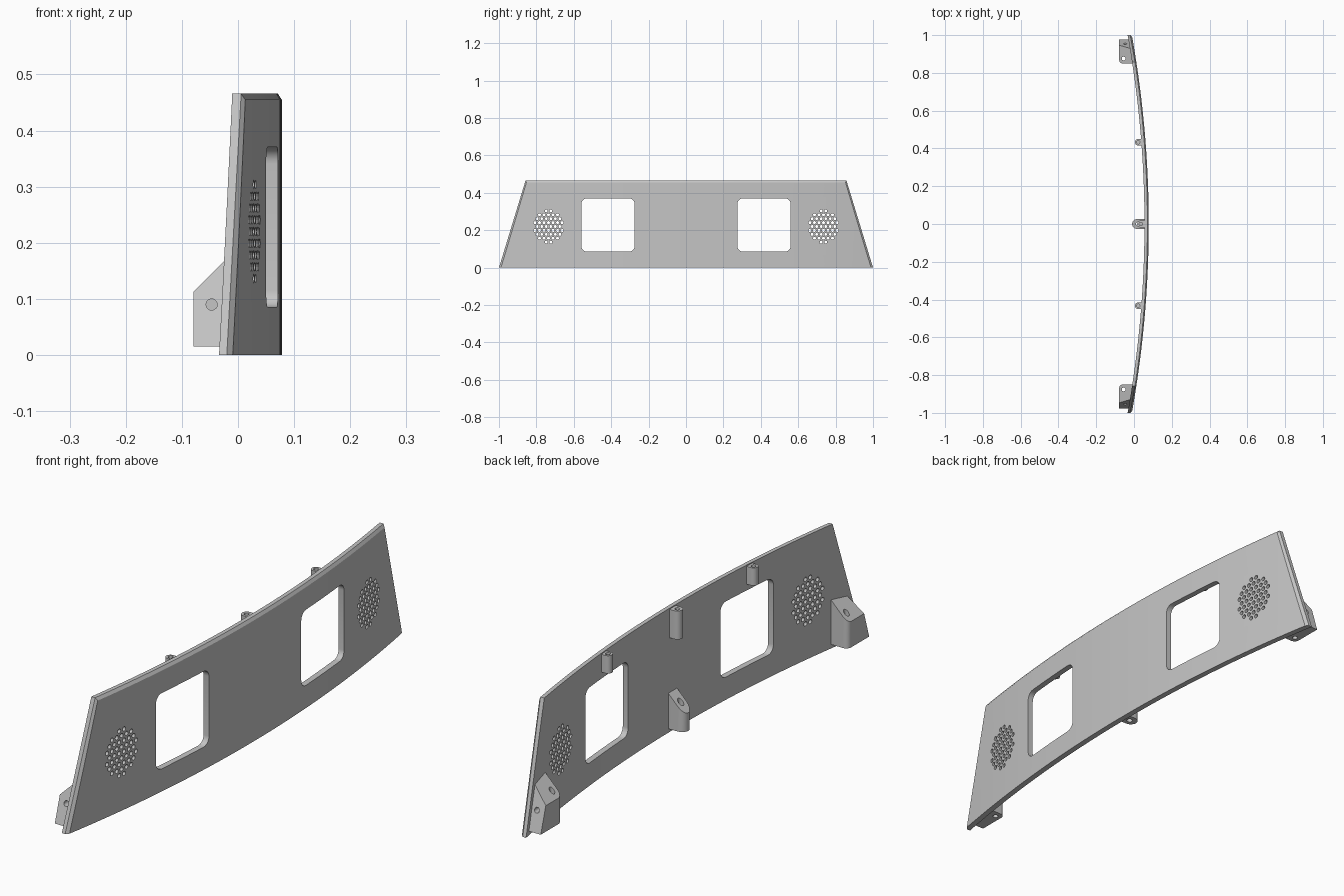
import bpy, bmesh, math
from mathutils import Vector

cube = bpy.data.objects.get("Cube")
if cube:
    bpy.data.objects.remove(cube, do_unlink=True)

# One plain grey plastic
grey = bpy.data.materials.new("grey_plastic")
grey.use_nodes = True
GREY = (0.56, 0.56, 0.56, 1)
grey.diffuse_color = GREY
grey.node_tree.nodes["Principled BSDF"].inputs["Base Color"].default_value = GREY

HEIGHT, THICK, SLOPE = 0.466, 0.0225, 0.305


def outer_x(y):
    return 0.078 - y * y / 11.2


def inner_x(y):
    return outer_x(y) - THICK


def loft(bm, rings):
    """Closed solid through a row of matching rings."""
    rows = [[bm.verts.new(p) for p in ring] for ring in rings]
    n = len(rows[0])
    for a, b in zip(rows, rows[1:]):
        for i in range(n):
            j = (i + 1) % n
            bm.faces.new((a[i], a[j], b[j], b[i]))
    bm.faces.new(rows[0])
    bm.faces.new(rows[-1])


def prism(bm, points, axis, lo, hi):
    """Extrude a 2D outline along an axis."""
    place = {"x": lambda p, d: (d, p[0], p[1]),
             "y": lambda p, d: (p[0], d, p[1]),
             "z": lambda p, d: (p[0], p[1], d)}[axis]
    loft(bm, [[place(p, d) for p in points] for d in (lo, hi)])


def arc(cx, cy, r, start, end, steps):
    angles = [math.radians(start + (end - start) * i / steps) for i in range(steps + 1)]
    return [(cx + r * math.cos(a), cy + r * math.sin(a)) for a in angles]


def circle(cx, cy, r, n=16):
    return arc(cx, cy, r, 0, 360, n)[:-1]


def rounded_rect(cx, cy, w, h, r):
    pts = []
    for k, (sx, sy) in enumerate(((1, 1), (-1, 1), (-1, -1), (1, -1))):
        pts += arc(cx + sx * (w / 2 - r), cy + sy * (h / 2 - r), r, 90 * k, 90 * k + 90, 6)
    return pts


def slice_off(bm, point, normal):
    """Remove everything beyond a plane and cap the cut."""
    cut = bmesh.ops.bisect_plane(bm, geom=bm.verts[:] + bm.edges[:] + bm.faces[:],
                                 plane_co=Vector(point), plane_no=Vector(normal).normalized(),
                                 clear_outer=True)
    edges = [e for e in cut["geom_cut"] if isinstance(e, bmesh.types.BMEdge)]
    bmesh.ops.edgeloop_fill(bm, edges=edges)


def make_object(name, bm):
    bmesh.ops.recalc_face_normals(bm, faces=bm.faces[:])
    mesh = bpy.data.meshes.new(name)
    bm.to_mesh(mesh)
    bm.free()
    obj = bpy.data.objects.new(name, mesh)
    bpy.context.collection.objects.link(obj)
    return obj


def finish(name, bm, cutter_bm):
    """Cut the openings, then set material and shading."""
    obj = make_object(name, bm)
    cutter = make_object("cutter", cutter_bm)
    cutter.hide_render = True
    mod = obj.modifiers.new("openings", "BOOLEAN")
    mod.operation, mod.solver, mod.object = "DIFFERENCE", "EXACT", cutter
    result = bpy.data.meshes.new_from_object(
        obj.evaluated_get(bpy.context.evaluated_depsgraph_get()))
    obj.modifiers.clear()
    obj.data = result
    bpy.data.objects.remove(cutter, do_unlink=True)
    obj.data.materials.clear()
    obj.data.materials.append(grey)
    bpy.ops.object.select_all(action="DESELECT")
    obj.select_set(True)
    bpy.context.view_layer.objects.active = obj
    bpy.ops.object.shade_smooth_by_angle(angle=math.radians(25))


# Curved panel: section swept along the arc, sloping ends, bevelled rim
panel = bmesh.new()
section = [(0, 0), (0, 0.455), (-0.007, HEIGHT), (-THICK, HEIGHT), (-THICK, 0)]
stations = [1.04 * (i / 32 - 1) for i in range(65)]
loft(panel, [[(outer_x(y) + dx, y, z) for dx, z in section] for y in stations])
for s in (-1, 1):
    slice_off(panel, (0, s, 0), (0, s, SLOPE))
    slice_off(panel, (-0.02, s, 0), (1, s, 0.25))

# Window openings and round perforated grilles
openings = bmesh.new()
ROW_COUNTS = (2, 5, 6, 7, 6, 7, 6, 5, 2)
PITCH = 0.0242
for s in (-1, 1):
    prism(openings, rounded_rect(s * 0.417, 0.228, 0.285, 0.285, 0.03), "x", -0.2, 0.2)
    for row, count in enumerate(ROW_COUNTS):
        z = 0.22 + (row - 4) * PITCH * 0.866
        for k in range(count):
            y = s * 0.735 + (k - (count - 1) / 2) * PITCH
            prism(openings, circle(y, z, 0.008, 12), "x", -0.2, 0.2)
finish("curved_panel", panel, openings)

# End brackets: sloped top, tilted outer face, two screw holes
for s, side in ((-1, "front"), (1, "rear")):
    body = bmesh.new()
    outline = arc(-0.059, 0.87, 0.02, 180, 270, 6)
    outline += [(0.0, 0.85), (-0.02, 0.99), (-0.079, 0.99)]
    prism(body, [(x, s * y) for x, y in outline], "z", 0.015, 0.25)
    slice_off(body, (-0.079, 0, 0.113), (-1, 0, 1))
    slice_off(body, (0, s * 0.977, 0.015), (0, s, SLOPE))
    holes = bmesh.new()
    prism(holes, circle(-0.055, s * 0.876, 0.01), "z", -0.1, 0.3)
    prism(holes, circle(-0.047, 0.09, 0.01), "y", s * 0.91, s * 1.05)
    finish(side + "_end_bracket", body, holes)


def tab_outline(cx, cy, r, back):
    """Round-nosed tab reaching back into the panel."""
    return arc(cx, cy, r, 90, 270, 12) + [(back, cy - r), (back, cy + r)]


# Lower middle bracket with sloped top
body, holes = bmesh.new(), bmesh.new()
prism(body, tab_outline(0.016, 0, 0.026, 0.062), "z", 0.015, 0.25)
slice_off(body, (-0.01, 0, 0.083), (-1, 0, 1))
prism(holes, circle(0.022, 0, 0.011), "z", -0.1, 0.3)
finish("lower_middle_bracket", body, holes)

# Upper screw posts
for name, y, x, r, bottom in (("front_screw_post", -0.433, 0.022, 0.017, 0.395),
                              ("middle_screw_post", 0, 0.036, 0.019, 0.355),
                              ("rear_screw_post", 0.433, 0.022, 0.017, 0.395)):
    body, holes = bmesh.new(), bmesh.new()
    prism(body, tab_outline(x, y, r, inner_x(y) + 0.006), "z", bottom, 0.462)
    prism(holes, circle(x, y, 0.009), "z", bottom + 0.015, 0.6)
    finish(name, body, holes)
